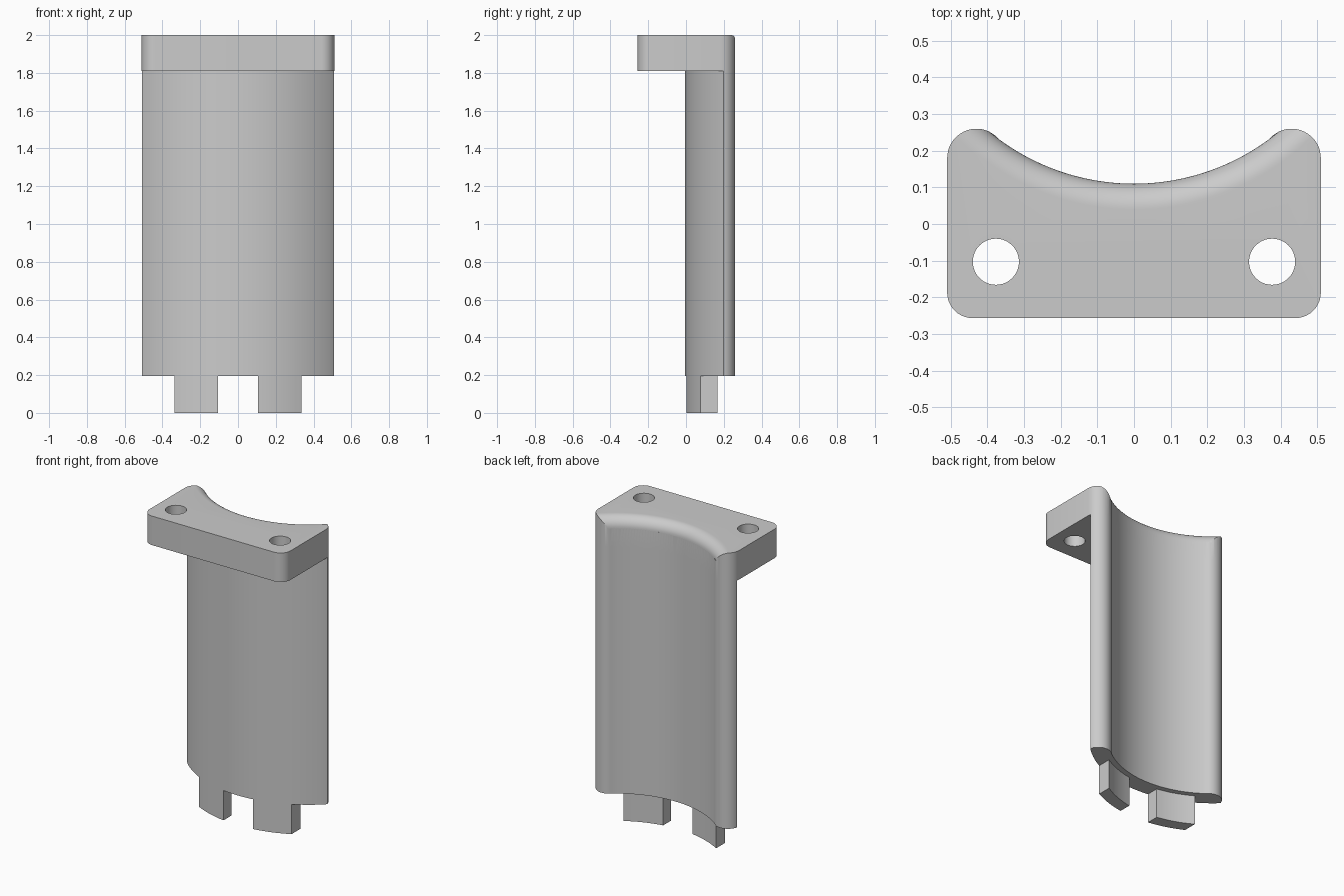
import bpy, bmesh
from math import sin, cos, pi, atan2, hypot, radians

cube = bpy.data.objects.get("Cube")
if cube:
    bpy.data.objects.remove(cube, do_unlink=True)

# Shared dimensions
CY = 0.73                       # centre of the concave arc, on x = 0
R_IN, R_OUT, R_TAB = 0.62, 0.735, 0.655
EAR_X, EAR_Y, EAR_R = 0.43, 0.18, 0.08
SIDE, FRONT, CORNER = 0.51, -0.257, 0.07
Z_SHELL, Z_PLATE, Z_TOP = 0.195, 1.81, 2.0
FILLET = 0.07

gray = bpy.data.materials.new("plain gray")
gray.use_nodes = True
color = (0.6, 0.6, 0.6, 1)
gray.diffuse_color = color
gray.node_tree.nodes["Principled BSDF"].inputs["Base Color"].default_value = color


def arc(cx, cy, r, a0, a1, n):
    steps = [a0 + (a1 - a0) * i / n for i in range(n + 1)]
    return [(cx + r * cos(a), cy + r * sin(a)) for a in steps]


def mirrored(half):
    """Close a right-hand half outline with its mirror image."""
    return half + [(-x, y) for x, y in reversed(half) if x > 1e-5]


def loft(name, rings):
    """Solid through equal-length rings of points, capped at both ends."""
    bm = bmesh.new()
    loops = [[bm.verts.new(p) for p in ring] for ring in rings]
    n = len(loops[0])
    for a, b in zip(loops, loops[1:]):
        for i in range(n):
            j = (i + 1) % n
            bm.faces.new((a[i], a[j], b[j], b[i]))
    bm.faces.new(loops[0])
    bm.faces.new(loops[-1])
    bmesh.ops.recalc_face_normals(bm, faces=bm.faces)
    mesh = bpy.data.meshes.new(name)
    bm.to_mesh(mesh)
    bm.free()
    mesh.materials.append(gray)
    obj = bpy.data.objects.new(name, mesh)
    bpy.context.collection.objects.link(obj)
    return obj


def prism(name, outline, z0, z1):
    return loft(name, [[(x, y, z) for x, y in outline] for z in (z0, z1)])


def activate(obj):
    bpy.ops.object.select_all(action="DESELECT")
    obj.select_set(True)
    bpy.context.view_layer.objects.active = obj


def cut(obj, cutter):
    cutter.hide_render = True
    mod = obj.modifiers.new("cut", "BOOLEAN")
    mod.operation, mod.solver, mod.object = "DIFFERENCE", "EXACT", cutter
    activate(obj)
    bpy.ops.object.modifier_apply(modifier=mod.name)
    bpy.data.objects.remove(cutter, do_unlink=True)


# Rounded ear running tangentially into the concave back
ear_end = atan2(CY - EAR_Y, -EAR_X)
ear = arc(EAR_X, EAR_Y, EAR_R, 0.25, ear_end, 16)
back = arc(0, CY, R_IN, ear_end - pi, -pi / 2, 24)
rim = ear + back[1:]

# Curved shell wall
edge_x, edge_y = ear[0]
outer = arc(0, CY, R_OUT, -pi / 2, atan2(edge_y - CY, edge_x), 28)
shell = prism("curved_wall", mirrored(outer[:-1] + rim), Z_SHELL, Z_PLATE)

# Mounting plate
corner = arc(SIDE - CORNER, FRONT + CORNER, CORNER, -pi / 2, 0, 10)
plate = prism("mounting_plate", mirrored(corner + [(SIDE, EAR_Y)] + rim),
              Z_PLATE, Z_TOP)

# Rounded top edge along the concave back
quarter = arc(R_IN + FILLET, Z_TOP - FILLET, FILLET, pi / 2, pi, 12)
section = [(0.5, Z_TOP + 0.1), (R_IN + FILLET, Z_TOP + 0.1)] + quarter
section.append((0.5, Z_TOP - FILLET))
sweep = [-pi / 2 + 0.95 * i / 36 for i in range(-36, 37)]
cut(plate, loft("fillet_cutter", [
    [(r * cos(a), CY + r * sin(a), z) for r, z in section] for a in sweep]))

# Screw holes
for side in (-1, 1):
    circle = arc(side * 0.377, -0.103, 0.063, 0, 2 * pi, 40)[:-1]
    cut(plate, prism("hole_cutter", circle, Z_PLATE - 0.1, Z_TOP + 0.1))


# Tabs under the wall, with straight sides and curved faces
def tab_arc(r, x0, x1, n=8):
    xs = [x0 + (x1 - x0) * i / n for i in range(n + 1)]
    return [(x, CY - (r * r - x * x) ** 0.5) for x in xs]


tab_outline = tab_arc(R_OUT, 0.107, 0.335) + tab_arc(R_TAB, 0.335, 0.107)
tabs = [prism(name, [(s * x, y) for x, y in tab_outline], 0, Z_SHELL)
        for name, s in (("left_tab", 1), ("right_tab", -1))]

for obj in [shell, plate] + tabs:
    activate(obj)
    bpy.ops.object.shade_smooth_by_angle(angle=radians(30))
